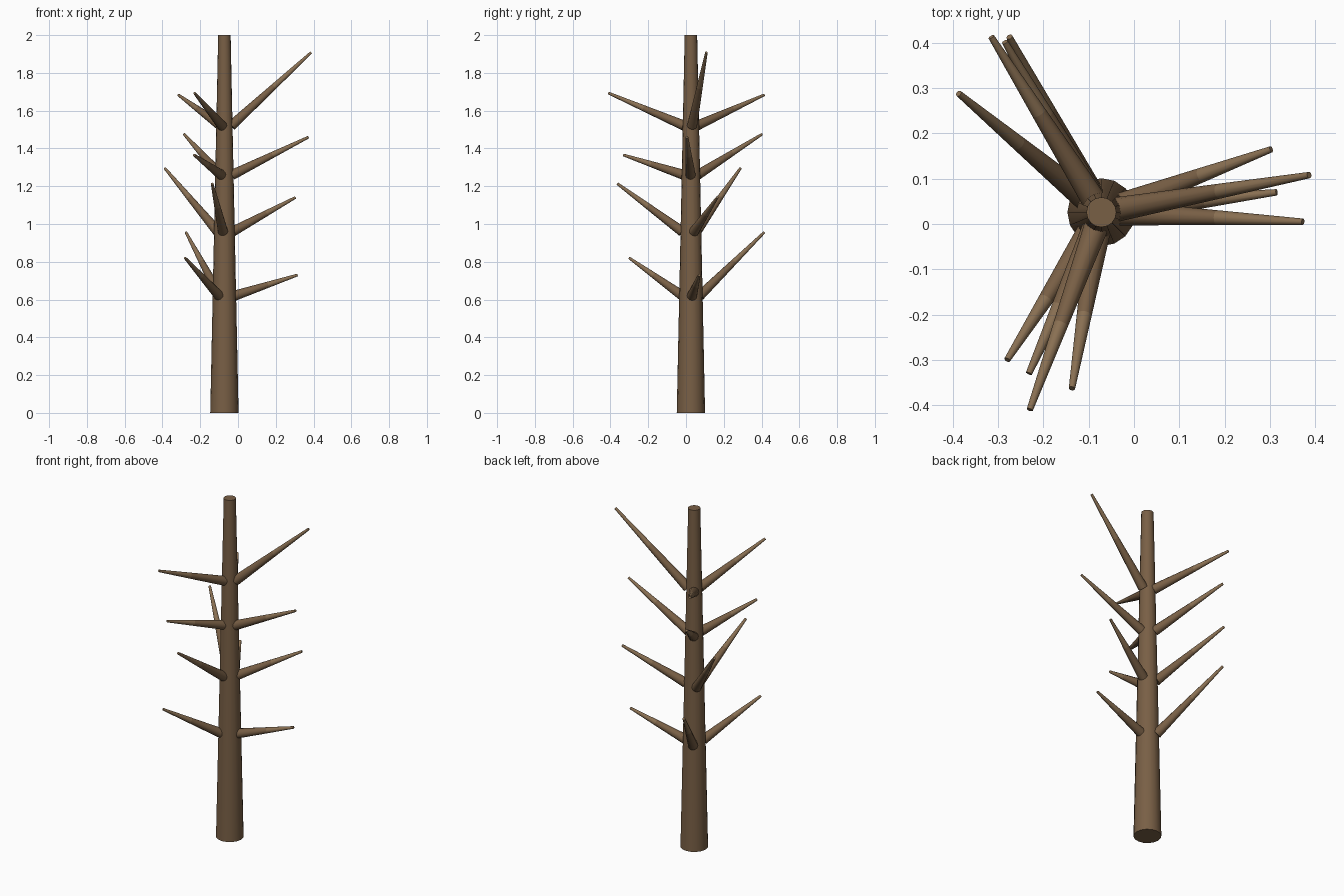
import bpy, math
from mathutils import Vector

if "Cube" in bpy.data.objects:
    bpy.data.objects.remove(bpy.data.objects["Cube"])


def material(name, rgb):
    m = bpy.data.materials.new(name)
    m.diffuse_color = (*rgb, 1)
    m.use_nodes = True
    m.node_tree.nodes["Principled BSDF"].inputs["Base Color"].default_value = m.diffuse_color
    return m


BARK = material("bark", (0.19, 0.115, 0.06))
YOUNG = material("young_bark", (0.25, 0.16, 0.085))


def taper(name, a, b, r1, r2, sides, mat):
    """Capped tapered cylinder from point a to point b."""
    d = b - a
    bpy.ops.mesh.primitive_cone_add(vertices=sides, radius1=r1, radius2=r2,
                                    depth=d.length, location=(a + b) / 2,
                                    rotation=d.to_track_quat('Z', 'Y').to_euler())
    o = bpy.context.object
    o.name = name
    o.data.materials.append(mat)
    bpy.ops.object.shade_smooth_by_angle(angle=math.radians(40))
    return o


# trunk
CX, CY = -0.072, 0.026
R0, R1 = 0.075, 0.033
taper("trunk", Vector((CX, CY, 0)), Vector((CX, CY, 2)), R0, R1, 16, BARK)

# branch tiers: root height and the three branch tips
tiers = [
    (0.62, [(0.315, 0.07, 0.73), (-0.275, 0.413, 0.955), (-0.28, -0.30, 0.82)]),
    (0.96, [(0.303, 0.165, 1.14), (-0.387, 0.288, 1.295), (-0.137, -0.363, 1.213)]),
    (1.26, [(0.373, 0.005, 1.46), (-0.285, 0.402, 1.475), (-0.232, -0.33, 1.365)]),
    (1.52, [(0.387, 0.108, 1.908), (-0.315, 0.413, 1.683), (-0.23, -0.41, 1.693)]),
]
for t, (z, tips) in enumerate(tiers, 1):
    for k, tip in enumerate(tips, 1):
        tip = Vector(tip)
        out = Vector((tip.x - CX, tip.y - CY, 0)).normalized()
        r = R0 + (R1 - R0) * z / 2
        root = Vector((CX, CY, z)) + out * r * 0.85
        mid = root.lerp(tip, 0.53)
        # thick lower half and thin upper half of each branch
        taper(f"branch_{t}_{k}", root, mid, 0.027, 0.0165, 12, BARK)
        taper(f"branch_tip_{t}_{k}", mid, tip, 0.0165, 0.007, 12, YOUNG)
